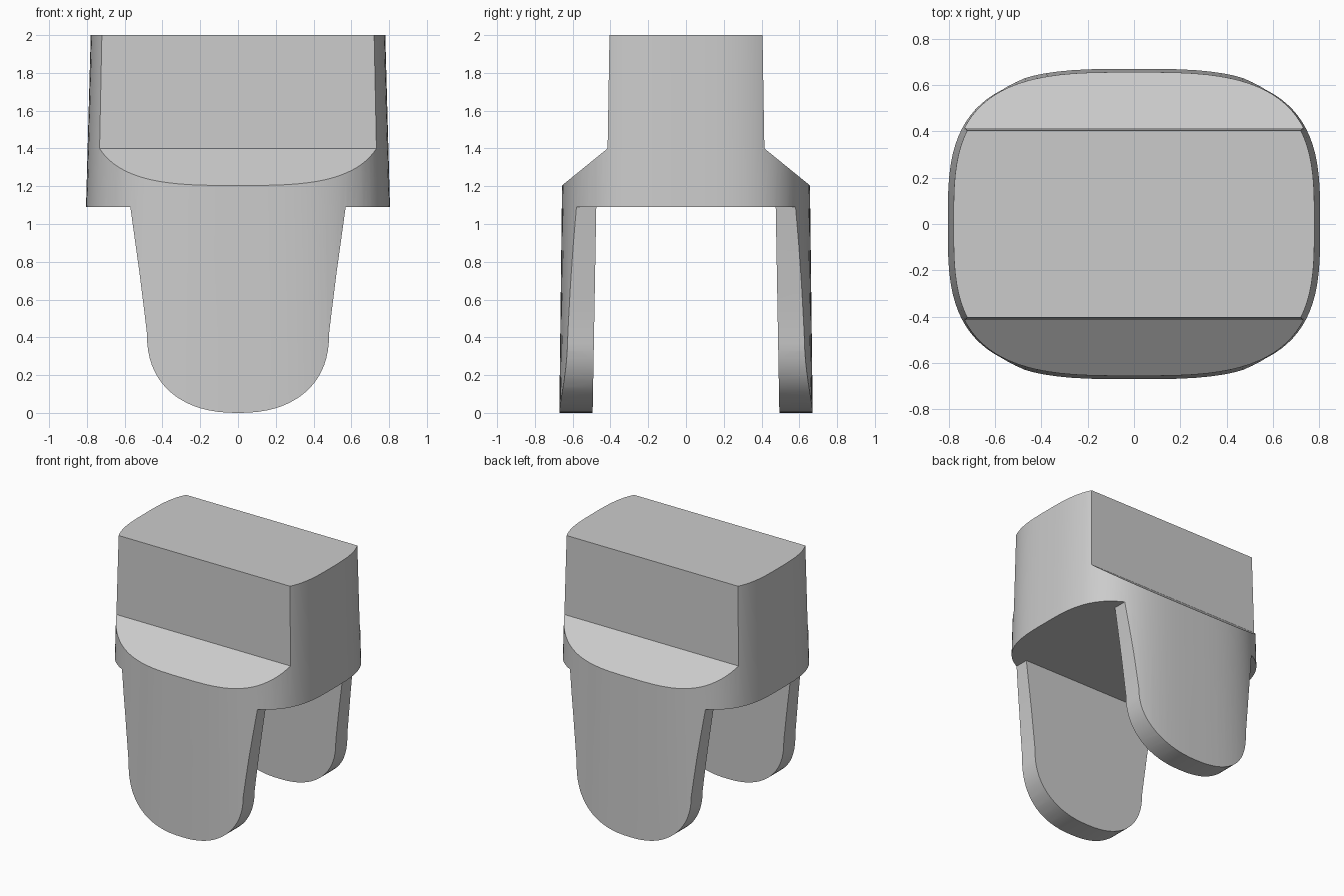
import bpy, bmesh, math

if "Cube" in bpy.data.objects:
    bpy.data.objects.remove(bpy.data.objects["Cube"])

N = 3.2          # roundness of the plan outline
STEP_Z = 1.09    # underside of the block


def to_object(name, bm):
    bmesh.ops.recalc_face_normals(bm, faces=bm.faces)
    mesh = bpy.data.meshes.new(name)
    bm.to_mesh(mesh)
    bm.free()
    obj = bpy.data.objects.new(name, mesh)
    bpy.context.collection.objects.link(obj)
    return obj


def bridge(name, low, high):
    """Closed solid between two matching rings of points."""
    bm = bmesh.new()
    a = [bm.verts.new(p) for p in low]
    b = [bm.verts.new(p) for p in high]
    for i in range(len(a)):
        j = (i + 1) % len(a)
        bm.faces.new((a[i], a[j], b[j], b[i]))
    bm.faces.new(a)
    bm.faces.new(b)
    return to_object(name, bm)


def spow(v, e):
    return math.copysign(abs(v) ** e, v)


def outline(z, count=96):
    a, b = 0.835 - 0.0275 * z, 0.671 - 0.012 * z
    ring = []
    for i in range(count):
        t = 2 * math.pi * (i + 0.5) / count
        ring.append((a * spow(math.cos(t), 2 / N), b * spow(math.sin(t), 2 / N), z))
    return ring


def mirrored(half):
    return half + [(-u, v) for u, v in reversed(half) if abs(u) > 1e-6]


# Tapered rounded body
body = bridge("tapered_block_with_legs", outline(-0.1), outline(2.1))

# Side profile: narrow top, sloped shoulders, channel between the legs
side = mirrored([(0.475, STEP_Z), (0.496, -0.1), (0.75, -0.1), (0.75, 1.128),
                 (0.415, 1.4), (0.405, 2.0)])
side_cutter = bridge("side_profile_cutter",
                     [(-1, y, z) for y, z in side], [(1, y, z) for y, z in side])

# Front profile: wide block stepping in to round-ended legs
tip = []
for i in range(19):
    t = math.pi / 2 * i / 18
    tip.append((0.482 * math.cos(t) ** (2 / 2.3), 0.42 - 0.42 * math.sin(t) ** (2 / 2.3)))
tip[-1] = (0.0, 0.0)
front = mirrored([(1.0, 2.2), (1.0, STEP_Z), (0.57, STEP_Z), (0.545, 0.91),
                  (0.52, 0.73), (0.5, 0.57)] + tip)
front_cutter = bridge("front_profile_cutter",
                      [(x, -1, z) for x, z in front], [(x, 1, z) for x, z in front])

# Keep only what lies inside both profiles
bpy.context.view_layer.objects.active = body
for cutter in (side_cutter, front_cutter):
    cutter.hide_render = True
    mod = body.modifiers.new("intersect", "BOOLEAN")
    mod.operation = "INTERSECT"
    mod.solver = "EXACT"
    mod.object = cutter
    bpy.ops.object.modifier_apply(modifier=mod.name)
for cutter in (side_cutter, front_cutter):
    bpy.data.objects.remove(cutter)

bpy.ops.object.select_all(action="DESELECT")
body.select_set(True)
bpy.ops.object.shade_smooth_by_angle(angle=math.radians(25))
